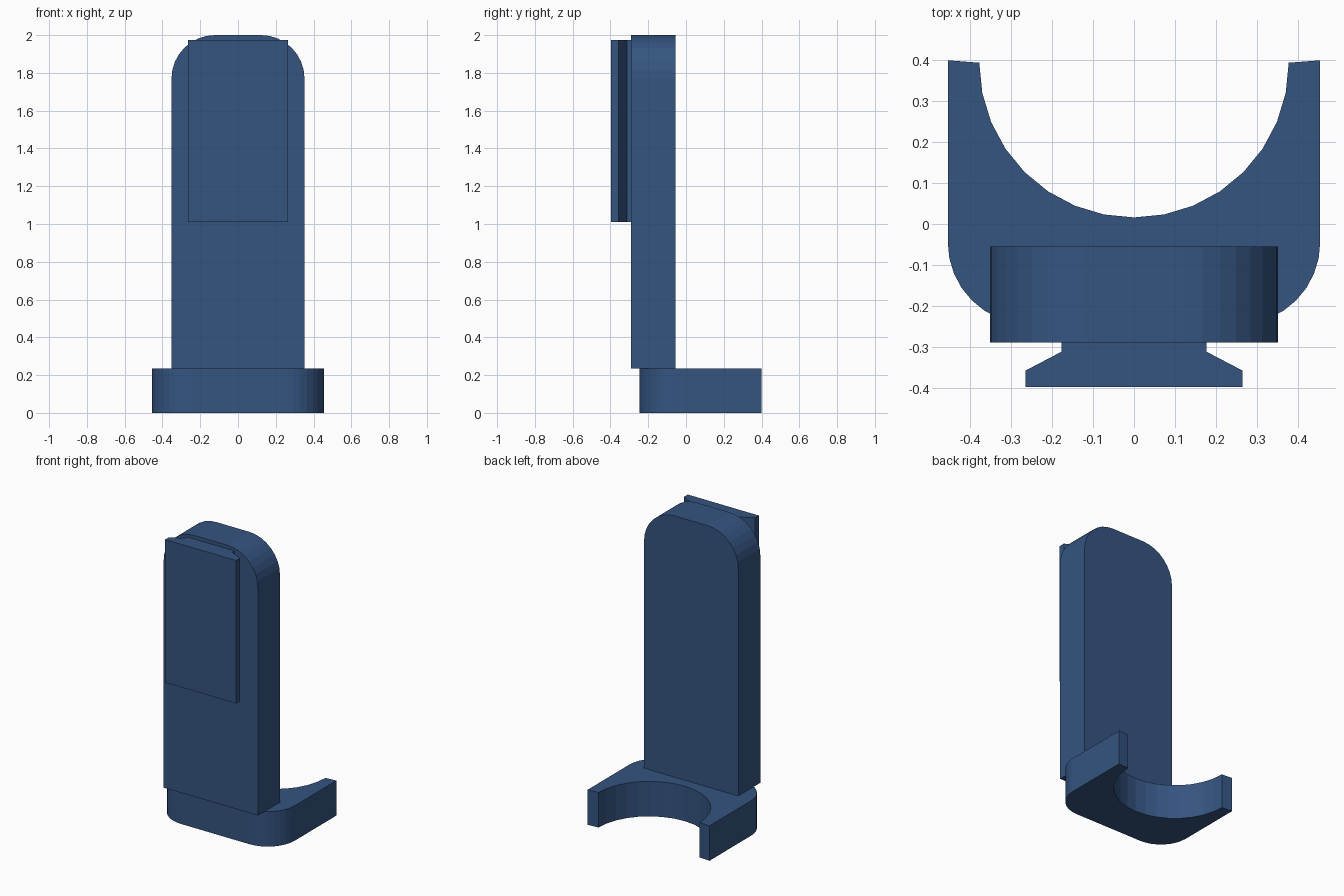
import bpy, bmesh
from math import sin, cos, pi
from mathutils import Vector

if "Cube" in bpy.data.objects:
    bpy.data.objects.remove(bpy.data.objects["Cube"])


def arc(cx, cy, r, a0, a1, n):
    """Points on an arc, angles in degrees."""
    return [(cx + r * cos((a0 + (a1 - a0) * i / n) * pi / 180),
             cy + r * sin((a0 + (a1 - a0) * i / n) * pi / 180)) for i in range(n + 1)]


def mirrored(half):
    """Close a right-hand half outline by mirroring it across x = 0."""
    return half + [(-x, y) for x, y in reversed(half) if x > 1e-5]


def extrude(name, outline, start, end, axis, material):
    """Extrude an outline along z (outline in xy) or along y (outline in xz)."""
    place = (lambda u, v: (u, v, start)) if axis == 'z' else (lambda u, v: (u, start, v))
    offset = Vector((0, 0, end - start)) if axis == 'z' else Vector((0, end - start, 0))
    bm = bmesh.new()
    face = bm.faces.new([bm.verts.new(place(u, v)) for u, v in outline])
    result = bmesh.ops.extrude_face_region(bm, geom=[face], use_keep_orig=True)
    moved = [g for g in result['geom'] if isinstance(g, bmesh.types.BMVert)]
    bmesh.ops.translate(bm, verts=moved, vec=offset)
    bmesh.ops.recalc_face_normals(bm, faces=bm.faces)
    mesh = bpy.data.meshes.new(name)
    bm.to_mesh(mesh)
    bm.free()
    mesh.materials.append(material)
    obj = bpy.data.objects.new(name, mesh)
    bpy.context.collection.objects.link(obj)
    return obj


blue = bpy.data.materials.new("blue")
blue.diffuse_color = (0.035, 0.09, 0.22, 1)
blue.use_nodes = True
blue.node_tree.nodes["Principled BSDF"].inputs["Base Color"].default_value = blue.diffuse_color

# Base with rounded front corners and a round cradle at the back
cradle = arc(0, 0.394, 0.378, 270, 360, 8)
front_corner = arc(0.255, -0.045, 0.2, 0, -90, 8)
extrude("cradle_base", mirrored(cradle + [(0.455, 0.4)] + front_corner),
        0, 0.236, 'z', blue)

# Upright plate with rounded top corners
plate_half = [(0.352, 0.236)] + arc(0.122, 1.77, 0.23, 0, 90, 8)
extrude("upright_plate", mirrored(plate_half), -0.29, -0.055, 'y', blue)

# Flared slide rail on the front of the plate
rail_half = [(0.177, -0.289), (0.177, -0.312), (0.265, -0.358), (0.265, -0.398)]
extrude("slide_rail", mirrored(rail_half), 1.01, 1.975, 'z', blue)
